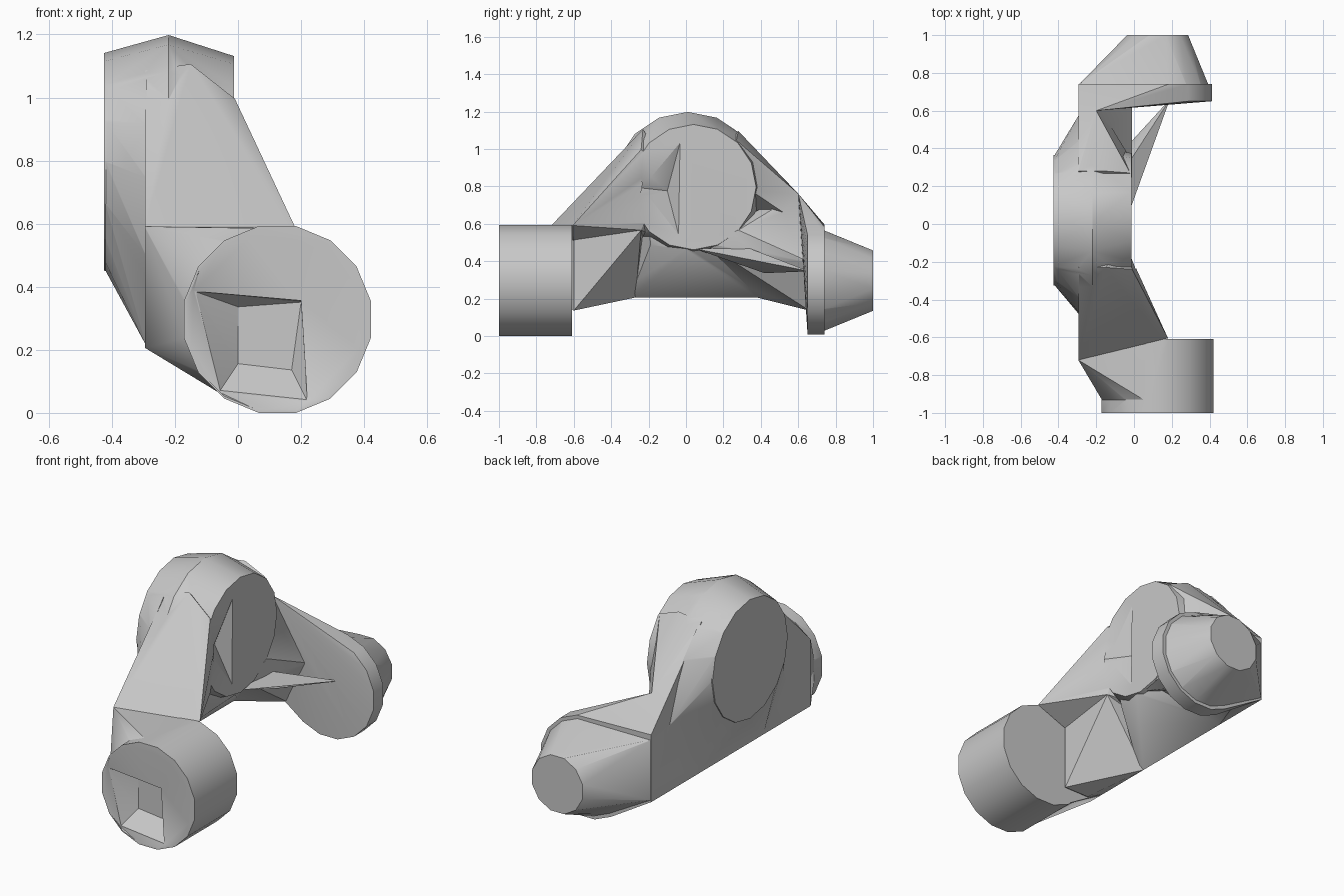
import bpy, bmesh, math

if "Cube" in bpy.data.objects:
    bpy.data.objects.remove(bpy.data.objects["Cube"])

grey = bpy.data.materials.new("cast_grey")
grey.diffuse_color = (0.58, 0.58, 0.58, 1)
grey.use_nodes = True
grey.node_tree.nodes["Principled BSDF"].inputs["Base Color"].default_value = grey.diffuse_color


def ring_y(y, r, cx=0.125, cz=0.30, n=16):
    """Circle of points around an axis along y."""
    return [(cx + r * math.cos(2 * math.pi * (i + .5) / n), y,
             cz + r * math.sin(2 * math.pi * (i + .5) / n)) for i in range(n)]


def ring_x(x, r, cy, cz=0.80, n=16):
    """Circle of points around an axis along x."""
    return [(x, cy + r * math.cos(2 * math.pi * i / n),
             cz + r * math.sin(2 * math.pi * i / n)) for i in range(n)]


def hull(name, pts):
    """Closed convex solid around the given points."""
    bm = bmesh.new()
    for p in pts:
        bm.verts.new(p)
    bmesh.ops.convex_hull(bm, input=bm.verts[:])
    bmesh.ops.delete(bm, geom=[v for v in bm.verts if not v.link_faces], context='VERTS')
    bmesh.ops.dissolve_limit(bm, angle_limit=0.01, verts=bm.verts[:], edges=bm.edges[:])
    bmesh.ops.recalc_face_normals(bm, faces=bm.faces[:])
    me = bpy.data.meshes.new(name)
    bm.to_mesh(me)
    bm.free()
    ob = bpy.data.objects.new(name, me)
    bpy.context.collection.objects.link(ob)
    me.materials.append(grey)
    return ob


def combine(body, other, op):
    """Join or cut, then drop the helper."""
    m = body.modifiers.new(op.lower(), 'BOOLEAN')
    m.object, m.operation, m.solver = other, op, 'EXACT'
    bpy.context.view_layer.objects.active = body
    bpy.ops.object.modifier_apply(modifier=m.name)
    bpy.data.objects.remove(other)


W = -0.295   # flat outer wall of the arms

# Front barrel and its blend into the wall
body = hull("bracket_body", ring_y(-1, .302) + ring_y(-.61, .302))
front_blend = hull("front_blend", ring_y(-.94, .295) + ring_y(-.615, .295) + [
    (W, -.72, .21), (W, -.72, .595), (W, -.615, .21), (W, -.615, .595), (.1, -.615, .595)])

# Front arm rising to the boss, upper ridge and narrower lower part
front_arm_top = hull("front_arm_top", [
    (W, -.72, .595), (W, -.6, .4), (.18, -.605, .595), (-.01, -.605, .575), (-.01, -.24, .57),
    (-.01, -.24, 1.0), (-.15, -.23, 1.11), (W, -.23, 1.09), (W, -.1, .5), (-.05, -.1, .9)])
front_arm_low = hull("front_arm_low", [
    (W, -.72, .21), (W, -.72, .59), (W, -.27, .21), (-.17, -.6, .14), (-.01, -.6, .14),
    (-.01, -.6, .58), (-.01, -.24, .57), (W, -.2, .6)])

# Central web below the boss
web = hull("web", [
    (W, -.3, .21), (W, .42, .21), (W, -.3, .7), (W, .42, .7), (-.07, -.19, .49),
    (-.02, 0, .465), (-.02, .28, .57), (-.03, -.2, .7), (-.03, .28, .7)])

# Round boss and its skirt onto the wall
boss = hull("boss", ring_x(-.425, .345, .02) + ring_x(-.22, .402, .01)
            + ring_x(-.012, .335, .04))
skirt = hull("skirt", ring_x(-.422, .342, .02) + [(W + .005, y, z) for y, z in (
    (-.3, .215), (-.48, .5), (-.47, .75), (-.39, .92), (-.27, 1.06), (-.1, 1.15),
    (.14, 1.15), (.32, 1.05), (.44, .92), (.5, .8), (.58, .58), (.34, .215))])

# Back arm in an overhanging upper and a lower part, meeting at one peak
peak = (-.2, .6, .765)
back_arm_top = hull("back_arm_top", [
    (W, .74, .6), (W, .28, 1.08), (-.15, .28, 1.1), (-.02, .27, 1.05), (-.02, .35, .78),
    peak, (W, .3, .6), (-.2, .645, .58), (W, .1, .9), (-.05, .1, .85)])
back_arm_low = hull("back_arm_low", [
    (W, .74, .21), (W, .74, .6), (W, .38, .21), (W, .2, .6), (-.2, .66, .58), peak,
    (-.01, .66, .4), (-.15, .66, .14), (-.01, .28, .57), (-.02, .1, .5), (-.1, .2, .6)])
rib = hull("rib", [
    (.19, .66, .35), (-.03, .05, .47), (-.03, .42, .34), (-.03, .32, .48), (-.12, .3, .4)])

# Back flange reaching up to the peak, and tapered end
flange = hull("flange", ring_y(.65, .293) + ring_y(.74, .293) + [
    (W, .74, .21), (W, .74, .6), peak, (-.15, .65, .14)])
taper = hull("taper", ring_y(.735, .275) + ring_y(1, .167, n=12) + [
    (W, .735, .22), (W, .735, .57)])

for part in (front_blend, front_arm_top, front_arm_low, web, boss, skirt, back_arm_top,
             back_arm_low, rib, flange, taper):
    combine(body, part, 'UNION')

# Slightly dished front face, shallow four-sided socket and the dent in the boss face
mouth = [(-.14, .39), (.2, .36), (.22, .04), (-.06, .07)]
floor = [(0, .34), (.2, .355), (.17, .14), (0, .16)]
dish = hull("dish", ring_y(-1.002, .296) + [(x, -.99, z) for x, z in mouth])
socket = hull("socket", [(x, -.995, z) for x, z in mouth] + [(x, -.91, z) for x, z in floor])
dent = hull("dent", [(.01, -.01, 1.12), (.01, -.28, .80), (.01, -.02, .47), (-.08, -.1, .78)])
for cutter in (dish, socket, dent):
    combine(body, cutter, 'DIFFERENCE')

# Clean up, sit on the ground, smooth the round surfaces
bm = bmesh.new()
bm.from_mesh(body.data)
bmesh.ops.remove_doubles(bm, verts=bm.verts[:], dist=0.0005)
low = min(v.co.z for v in bm.verts)
bmesh.ops.translate(bm, verts=bm.verts[:], vec=(0, 0, -low))
bm.to_mesh(body.data)
bm.free()
bpy.ops.object.select_all(action='DESELECT')
body.select_set(True)
bpy.context.view_layer.objects.active = body
bpy.ops.object.shade_smooth_by_angle(angle=math.radians(30))
